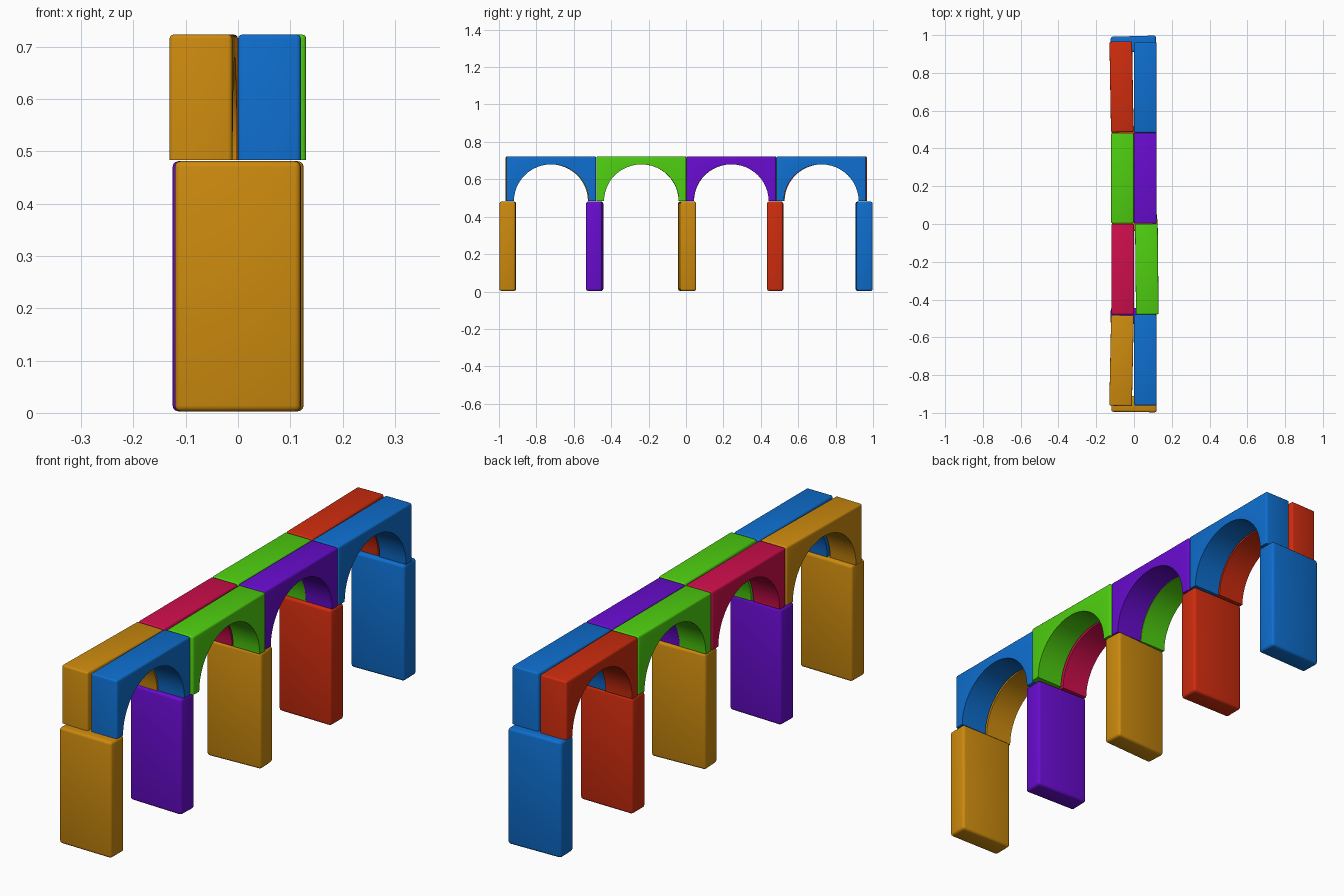
import bpy, bmesh, math

if "Cube" in bpy.data.objects:
    bpy.data.objects.remove(bpy.data.objects["Cube"])


def material(name, rgb):
    m = bpy.data.materials.new(name)
    lin = [((c / 255 + 0.055) / 1.055) ** 2.4 if c > 10 else c / 255 / 12.92 for c in rgb]
    m.diffuse_color = (*lin, 1)
    m.use_nodes = True
    m.node_tree.nodes["Principled BSDF"].inputs["Base Color"].default_value = m.diffuse_color
    return m


orange = material("orange", (204, 138, 14))
blue = material("blue", (14, 110, 206))
green = material("green", (78, 206, 16))
purple = material("purple", (104, 12, 206))
red = material("red", (206, 44, 14))
crimson = material("crimson", (206, 14, 76))


def finish(bm, name, mat, x, y, z, turn):
    bmesh.ops.recalc_face_normals(bm, faces=bm.faces)
    mesh = bpy.data.meshes.new(name)
    bm.to_mesh(mesh)
    bm.free()
    mesh.materials.append(mat)
    ob = bpy.data.objects.new(name, mesh)
    bpy.context.collection.objects.link(ob)
    ob.location = (x, y, z)
    ob.rotation_euler.z = math.radians(turn)
    bpy.ops.object.select_all(action='DESELECT')
    ob.select_set(True)
    bpy.context.view_layer.objects.active = ob
    bpy.ops.object.shade_smooth_by_angle(angle=math.radians(35))


def pillar(name, mat, x, y, turn):
    # upright block with rounded edges
    bm = bmesh.new()
    bmesh.ops.create_cube(bm, size=1)
    bmesh.ops.scale(bm, vec=(0.24, 0.085, 0.478), verts=bm.verts)
    bmesh.ops.bevel(bm, geom=bm.edges[:], offset=0.011, segments=3,
                    profile=0.5, affect='EDGES')
    finish(bm, name, mat, x, y, 0.242, turn)


def arch(name, mat, x, y, turn):
    # side profile of a bridge block with a round opening, extruded along x
    h, w, n = 0.24, 0.24, 24
    pts = [(-w, 0), (-w, h), (w, h), (w, 0)]
    for i in range(n + 1):
        a = math.pi * i / n
        pts.append((0.2 * math.cos(a), 0.197 * math.sin(a)))
    bm = bmesh.new()
    face = bm.faces.new([bm.verts.new((-0.06, py, pz)) for py, pz in pts])
    ext = bmesh.ops.extrude_face_region(bm, geom=[face])
    moved = [g for g in ext["geom"] if isinstance(g, bmesh.types.BMVert)]
    bmesh.ops.translate(bm, vec=(0.12, 0, 0), verts=moved)
    bmesh.ops.recalc_face_normals(bm, faces=bm.faces)
    # round the outer edges only
    outer = [e for e in bm.edges
             if all(abs(v.co.y) > w - 1e-4 for v in e.verts)
             and any(v.co.z > h - 1e-4 for v in e.verts)]
    bmesh.ops.bevel(bm, geom=outer, offset=0.008, segments=3,
                    profile=0.5, affect='EDGES')
    finish(bm, name, mat, x, y, 0.483, turn)


# five pillars, each slightly turned by hand placement
for i, (mat, x, y, turn) in enumerate([
        (orange, 0.0, -0.953, -0.8), (purple, -0.004, -0.488, -1.8),
        (orange, 0.004, 0.006, 3.0), (red, 0.0, 0.477, -0.5),
        (blue, -0.003, 0.952, 1.6)]):
    pillar(f"pillar_{i + 1}", mat, x, y, turn)

# right row of arches
for i, (mat, x, y, turn) in enumerate([
        (blue, 0.06, -0.72, 0.0), (green, 0.068, -0.239, 0.6),
        (purple, 0.06, 0.242, 0.0), (blue, 0.06, 0.723, 0.0)]):
    arch(f"right_arch_{i + 1}", mat, x, y, turn)

# left row of arches
for i, (mat, x, y, turn) in enumerate([
        (orange, -0.066, -0.723, -1.2), (crimson, -0.06, -0.239, 0.0),
        (green, -0.061, 0.243, 0.0), (red, -0.066, 0.726, 1.0)]):
    arch(f"left_arch_{i + 1}", mat, x, y, turn)
